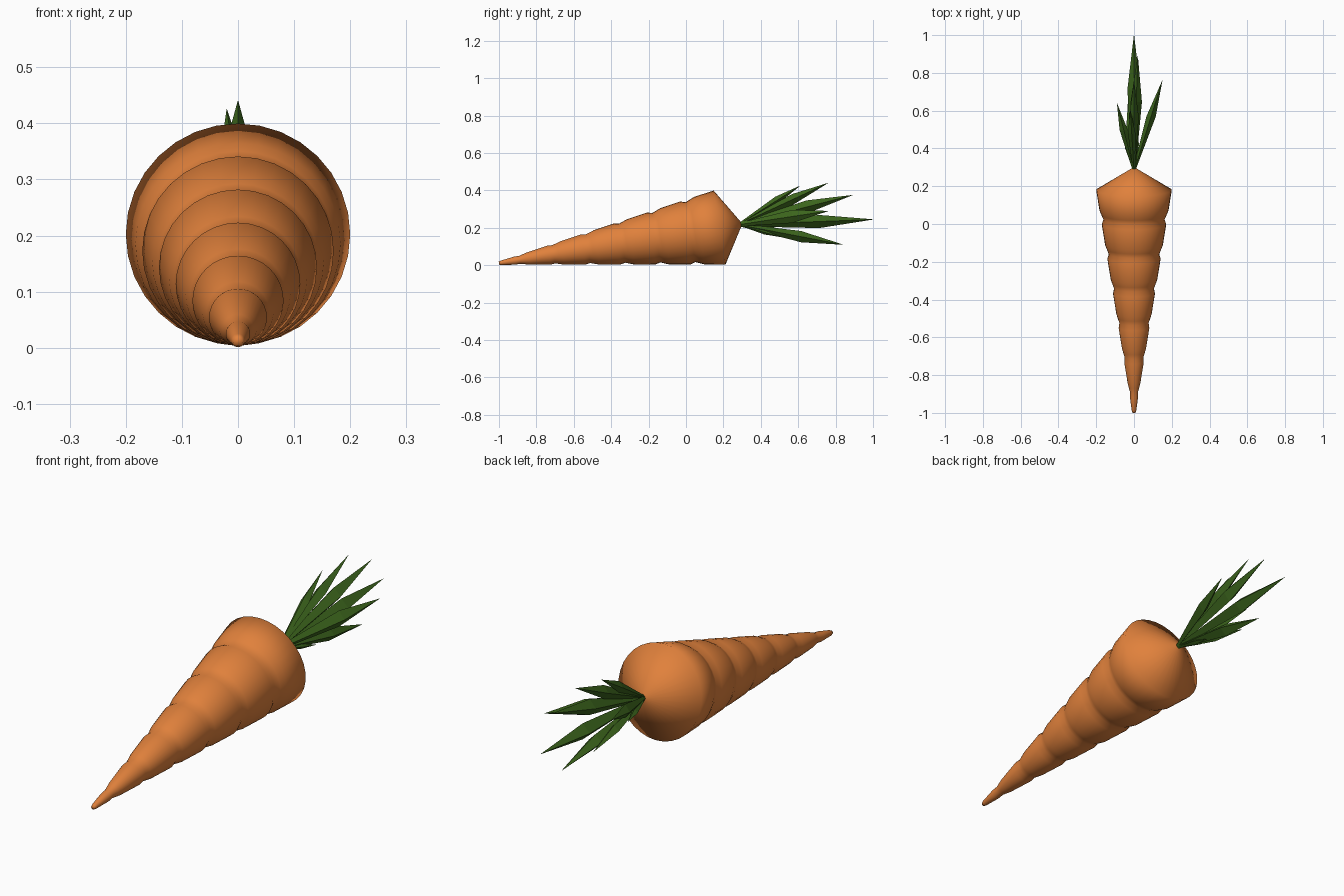
import bpy, bmesh, math
from mathutils import Vector, Matrix

if "Cube" in bpy.data.objects:
    bpy.data.objects.remove(bpy.data.objects["Cube"])


def material(name, color):
    m = bpy.data.materials.new(name)
    m.diffuse_color = color
    m.use_nodes = True
    m.node_tree.nodes["Principled BSDF"].inputs["Base Color"].default_value = m.diffuse_color
    return m


def finish(bm, name, mat, smooth):
    bmesh.ops.recalc_face_normals(bm, faces=bm.faces)
    for f in bm.faces:
        f.smooth = smooth
    mesh = bpy.data.meshes.new(name)
    bm.to_mesh(mesh)
    bm.free()
    mesh.materials.append(mat)
    obj = bpy.data.objects.new(name, mesh)
    bpy.context.collection.objects.link(obj)
    return obj


def loft(bm, rings):
    # Skin successive vertex rings and close both ends
    loops = [[bm.verts.new(p) for p in ring] for ring in rings]
    for a, b in zip(loops, loops[1:]):
        n = len(a)
        for i in range(n):
            j = (i + 1) % n
            bm.faces.new((a[i], a[j], b[j], b[i]))
    bm.faces.new(loops[0][::-1])
    bm.faces.new(loops[-1])


orange = material("orange_skin", (0.75, 0.22, 0.045, 1))
green = material("leaf_green", (0.045, 0.13, 0.012, 1))


# Root: tapering lathe with regular shallow grooves and a conical crown
def cone(s):
    return 0.008 + 0.161 * s


profile = [(0, 0.008), (0.012, 0.012)]
for k in range(6):
    s = 0.085 + 0.185 * k
    depth = 0.004 + 0.009 * s
    profile += [(s, cone(s)), (s + 0.027, cone(s + 0.027) - depth),
                (s + 0.05, cone(s + 0.05) - depth * 0.5),
                (s + 0.075, cone(s + 0.075))]
profile += [(1.195, 0.2), (1.31, 0.014)]

SEG = 32
bm = bmesh.new()
loft(bm, [[(r * math.cos(2 * math.pi * i / SEG), s, r * math.sin(2 * math.pi * i / SEG))
           for i in range(SEG)] for s, r in profile])
root = finish(bm, "carrot_root", orange, True)
# Tilt so the lower side of the root rests on the ground
root.data.transform(Matrix.Translation((0, -1, 0.011)) @ Matrix.Rotation(math.radians(9.2), 4, 'X'))

# Leaves: faceted spikes fanning out of the crown (tip, half width x, half width z)
leaves = [
    ((0, 1.0, 0.245), 0.035, 0.035),
    ((0.02, 0.89, 0.375), 0.03, 0.035),
    ((0, 0.76, 0.44), 0.025, 0.03),
    ((-0.02, 0.61, 0.425), 0.02, 0.025),
    ((0.01, 0.84, 0.11), 0.03, 0.03),
    ((0.15, 0.76, 0.29), 0.025, 0.035),
    ((-0.09, 0.64, 0.28), 0.022, 0.03),
    ((-0.03, 0.68, 0.14), 0.022, 0.022),
    ((-0.055, 0.48, 0.2), 0.014, 0.015),
    ((0.02, 0.51, 0.15), 0.014, 0.012),
]
base = Vector((0, 0.28, 0.217))
bm = bmesh.new()
for tip, wx, wz in leaves:
    tip = Vector(tip)
    rings = []
    for t, w in ((0, 0.25), (0.6, 1), (1, 0.02)):
        c = base.lerp(tip, t)
        rings.append([c + Vector((dx * wx * w, 0, dz * wz * w))
                      for dx, dz in ((1, 0), (0, 1), (-1, 0), (0, -1))])
    loft(bm, rings)
finish(bm, "leaf_tuft", green, False)
